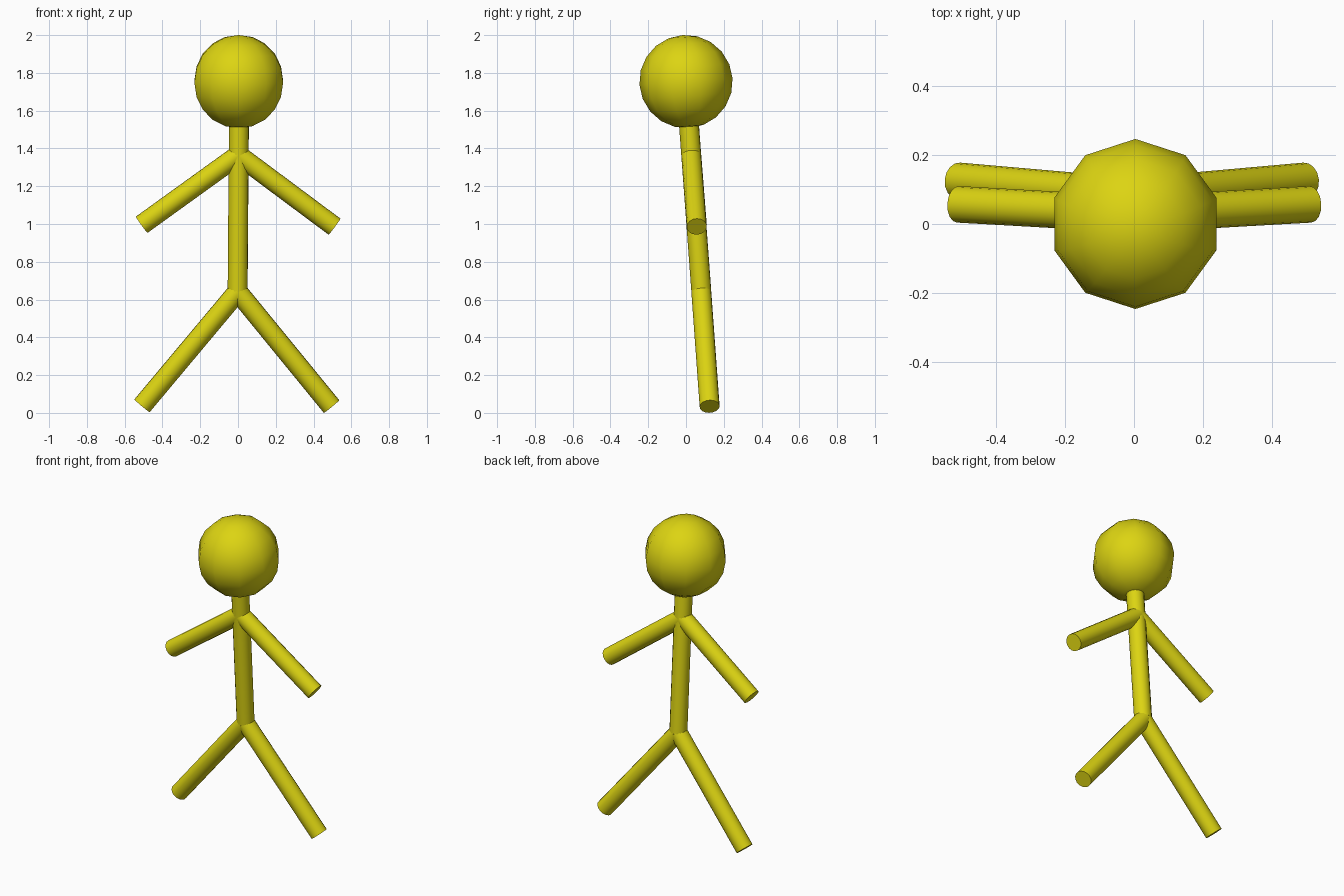
import bpy
from mathutils import Vector

if "Cube" in bpy.data.objects:
    bpy.data.objects.remove(bpy.data.objects["Cube"])

yellow = bpy.data.materials.new("yellow")
yellow.diffuse_color = (0.72, 0.66, 0.006, 1)
yellow.use_nodes = True
yellow.node_tree.nodes["Principled BSDF"].inputs["Base Color"].default_value = yellow.diffuse_color


def finish(name, angle):
    ob = bpy.context.object
    ob.name = name
    ob.data.materials.append(yellow)
    bpy.ops.object.shade_smooth_by_angle(angle=angle)
    return ob


def rod(name, start, end, radius=0.053):
    """Capped round bar between two points."""
    a, b = Vector(start), Vector(end)
    d = b - a
    bpy.ops.mesh.primitive_cylinder_add(
        vertices=16, radius=radius, depth=d.length, location=(a + b) / 2,
        rotation=d.to_track_quat('Z', 'Y').to_euler())
    return finish(name, 0.7)


# Head: ten-sided ball, smooth shaded, leaning with the body
bpy.ops.mesh.primitive_uv_sphere_add(
    segments=10, ring_count=10, radius=0.247, location=(0.004, 0, 1.754),
    rotation=(0.07, 0, 0))
finish("head", 1.2)

# Torso and neck, leaning slightly forward at the top
rod("torso", (-0.002, 0.081, 0.645), (0.005, 0.014, 1.55))

# Arms and legs
shoulder, hip = (0.002, 0.028, 1.365), (-0.002, 0.081, 0.642)
rod("left_arm", shoulder, (-0.51, 0.057, 0.996))
rod("right_arm", shoulder, (0.511, 0.057, 0.986))
rod("left_leg", hip, (-0.508, 0.125, 0.038))
rod("right_leg", hip, (0.495, 0.125, 0.034))
